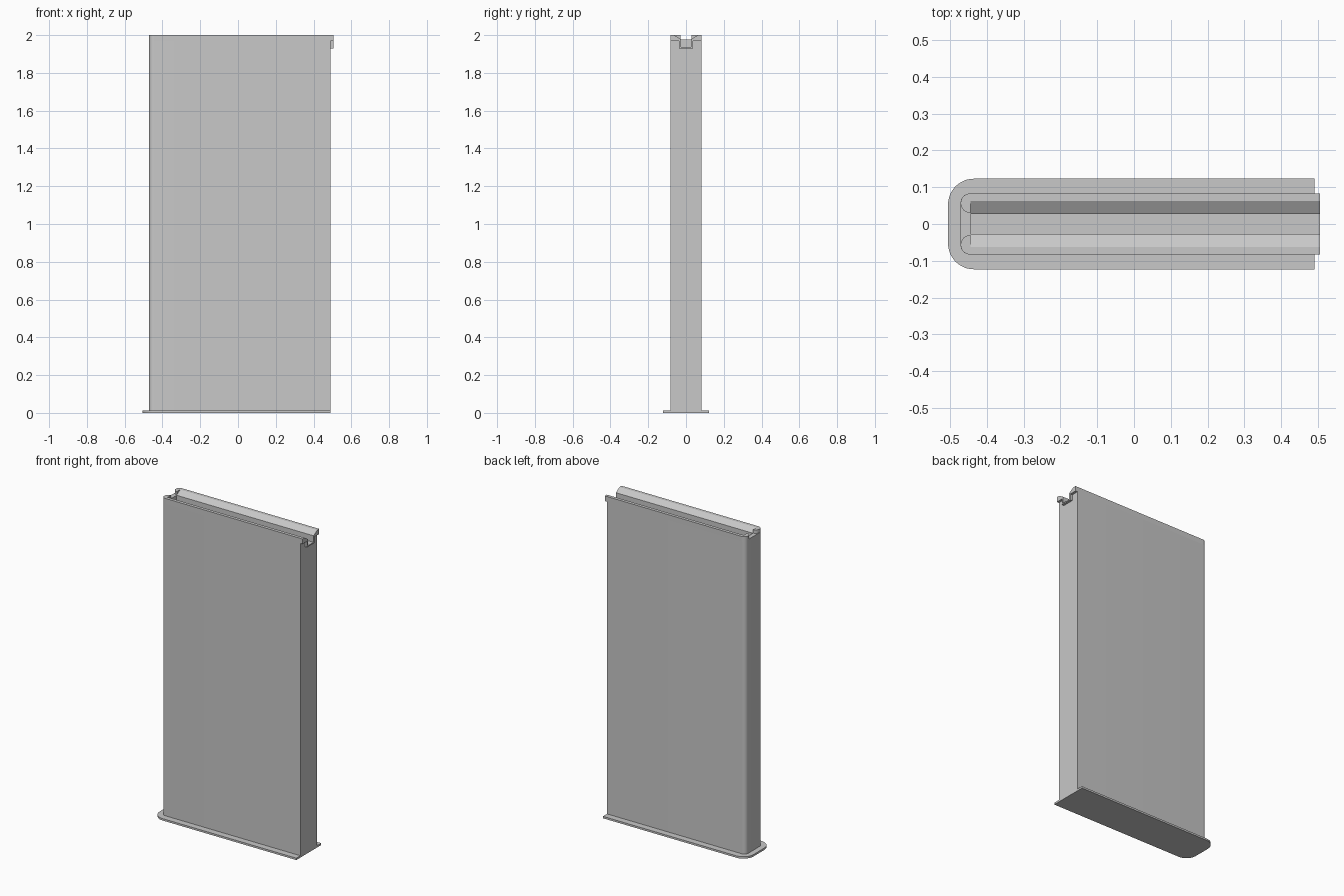
import bpy, bmesh, math
from mathutils import Vector

cube = bpy.data.objects.get("Cube")
if cube:
    bpy.data.objects.remove(cube, do_unlink=True)

grey = bpy.data.materials.new("light grey")
colour = (0.58, 0.58, 0.58, 1)
grey.diffuse_color = colour
grey.use_nodes = True
grey.node_tree.nodes["Principled BSDF"].inputs["Base Color"].default_value = colour


def prism(name, points, offset):
    """Extrude a closed outline along an offset vector."""
    bm = bmesh.new()
    face = bm.faces.new([bm.verts.new(p) for p in points])
    result = bmesh.ops.extrude_face_region(bm, geom=[face])
    moved = [v for v in result["geom"] if isinstance(v, bmesh.types.BMVert)]
    bmesh.ops.translate(bm, verts=moved, vec=Vector(offset))
    bmesh.ops.recalc_face_normals(bm, faces=bm.faces)
    mesh = bpy.data.meshes.new(name)
    bm.to_mesh(mesh)
    bm.free()
    obj = bpy.data.objects.new(name, mesh)
    bpy.context.collection.objects.link(obj)
    mesh.materials.append(grey)
    bpy.ops.object.select_all(action="DESELECT")
    obj.select_set(True)
    bpy.context.view_layer.objects.active = obj
    bpy.ops.object.shade_smooth_by_angle(angle=math.radians(30))
    return obj


def arc(cx, cy, radius, start, end, steps=12):
    angles = [math.radians(start + (end - start) * i / steps) for i in range(steps + 1)]
    return [(cx + radius * math.cos(a), cy + radius * math.sin(a)) for a in angles]


def plan(x0, x1, half, radius):
    """Plan outline with the two corners at the -x end rounded."""
    return ([(x1, -half), (x1, half)]
            + arc(x0 + radius, half - radius, radius, 90, 180)
            + arc(x0 + radius, radius - half, radius, 180, 270))


def slab(name, outline, z0, z1):
    return prism(name, [(x, y, z0) for x, y in outline], (0, 0, z1 - z0))


HALF, ROUND = 0.083, 0.0265
LEFT, RIGHT, RAIL_END = -0.471, 0.49, 0.505
GROOVE = LEFT + ROUND
SHOULDER = 1.968

# Foot plate and tall panel
slab("foot_plate", plan(-0.505, RIGHT, 0.123, 0.07), 0, 0.012)
panel = slab("panel", plan(LEFT, RIGHT, HALF, ROUND), 0.012, SHOULDER)

# Pocket in the panel for the rail
w = 0.037
cutter = slab("pocket_cutter", [(GROOVE, -w), (0.6, -w), (0.6, w), (GROOVE, w)], 1.93, 2.1)
cutter.hide_render = True
cutter.hide_viewport = True
cut = panel.modifiers.new("pocket", "BOOLEAN")
cut.operation = "DIFFERENCE"
cut.solver = "EXACT"
cut.object = cutter

# Top rail: flat lips, sloping sides and a thin square channel
side = [(0.027, 1.937), (0.027, 1.978), (0.063, 2.0), (HALF, 2.0),
        (HALF, SHOULDER), (w, SHOULDER), (w, 1.93)]
section = side + [(-y, z) for y, z in reversed(side)]
prism("top_rail", [(GROOVE, y, z) for y, z in section], (RAIL_END - GROOVE, 0, 0))

# Rounded lip ends and the low web between them
for name, sign in (("left_lip_end", 1), ("right_lip_end", -1)):
    slab(name, arc(GROOVE, sign * (HALF - ROUND), ROUND, 90, 270), SHOULDER, 2.0)
web = HALF - ROUND
slab("end_web", [(LEFT, -web), (GROOVE, -web), (GROOVE, web), (LEFT, web)], SHOULDER, 1.978)
